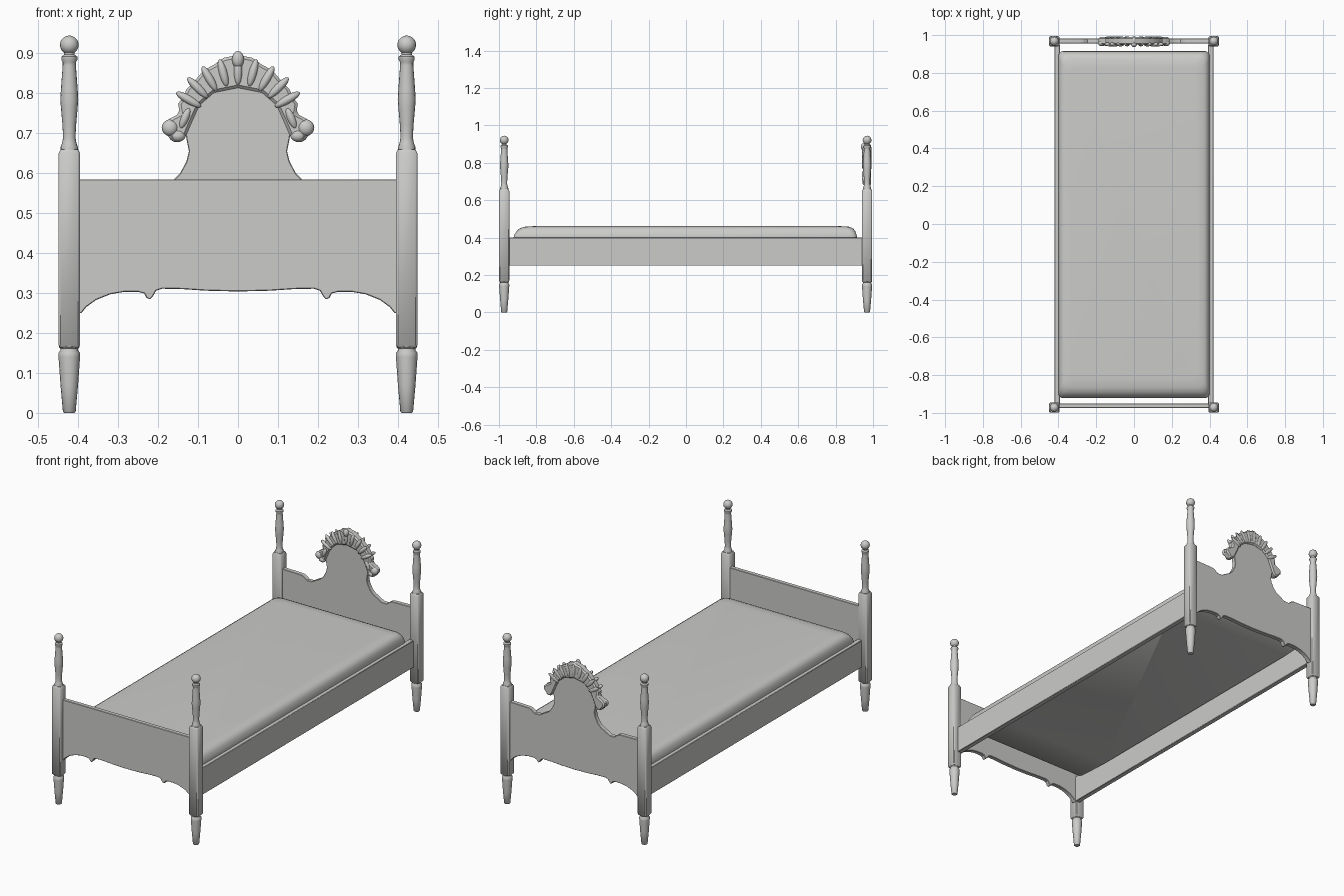
import bpy, bmesh, math
from mathutils import Matrix, Vector

if "Cube" in bpy.data.objects:
    bpy.data.objects.remove(bpy.data.objects["Cube"])

wood = bpy.data.materials.new("light_grey")
wood.diffuse_color = (0.6, 0.6, 0.59, 1)
wood.use_nodes = True
wood.node_tree.nodes["Principled BSDF"].inputs["Base Color"].default_value = wood.diffuse_color


def finish(name, bm, smooth=35, bevel=0.0, segs=2):
    bmesh.ops.recalc_face_normals(bm, faces=bm.faces)
    me = bpy.data.meshes.new(name)
    bm.to_mesh(me)
    bm.free()
    me.materials.append(wood)
    ob = bpy.data.objects.new(name, me)
    bpy.context.collection.objects.link(ob)
    if bevel:
        m = ob.modifiers.new("bevel", 'BEVEL')
        m.width, m.segments, m.limit_method = bevel, segs, 'ANGLE'
        m.angle_limit = math.radians(50)
    bpy.ops.object.select_all(action='DESELECT')
    ob.select_set(True)
    bpy.context.view_layer.objects.active = ob
    bpy.ops.object.shade_smooth_by_angle(angle=math.radians(smooth))
    return ob


def loft(bm, rings):
    loops = [[bm.verts.new(p) for p in r] for r in rings]
    n = len(loops[0])
    for a, b in zip(loops, loops[1:]):
        for i in range(n):
            j = (i + 1) % n
            bm.faces.new((a[i], a[j], b[j], b[i]))
    bm.faces.new(loops[0][::-1])
    bm.faces.new(loops[-1])


def lathe(bm, profile, n=16):
    loft(bm, [[(r * math.cos(2 * math.pi * i / n), r * math.sin(2 * math.pi * i / n), z)
               for i in range(n)] for r, z in profile])


def board(name, half, y0, y1, bevel=0.002):
    """Outline given for x >= 0, mirrored and extruded along y."""
    pts = half + [(-x, z) for x, z in reversed(half) if x > 0]
    bm = bmesh.new()
    loft(bm, [[(x, y, z) for x, z in pts] for y in (y0, y1)])
    return finish(name, bm, 40, bevel, 1)


def box(name, x0, x1, y0, y1, z0, z1, bevel):
    bm = bmesh.new()
    loft(bm, [[(x0, y0, z), (x1, y0, z), (x1, y1, z), (x0, y1, z)] for z in (z0, z1)])
    return finish(name, bm, 40, bevel, 1)


# Posts: turned foot, chamfered square shaft, turned spindle and ball
def post(name, x, y):
    bm = bmesh.new()
    lathe(bm, [(0.013, 0), (0.016, 0.003), (0.022, 0.07), (0.027, 0.14), (0.027, 0.15),
               (0.022, 0.157), (0.022, 0.161), (0.026, 0.165), (0.026, 0.18)])
    w, c = 0.027, 0.022
    sq = lambda h, k, z: [(h, -k, z), (h, k, z), (k, h, z), (-k, h, z),
                          (-h, k, z), (-h, -k, z), (-k, -h, z), (k, -h, z)]
    loft(bm, [sq(0.023, 0.018, 0.164), sq(w, c, 0.17), sq(w, c, 0.65), sq(0.022, 0.017, 0.66)])
    lathe(bm, [(0.021, 0.65), (0.022, 0.665), (0.018, 0.675), (0.0155, 0.69), (0.017, 0.72),
               (0.021, 0.765), (0.0225, 0.785), (0.021, 0.81), (0.0165, 0.87), (0.0165, 0.878),
               (0.020, 0.884), (0.020, 0.892), (0.013, 0.897), (0.013, 0.905)])
    bmesh.ops.create_uvsphere(bm, u_segments=16, v_segments=10, radius=0.0235,
                              matrix=Matrix.Translation((0, 0, 0.9215)))
    bmesh.ops.translate(bm, verts=bm.verts, vec=(x, y, 0))
    finish(name, bm, 40)


for sx, side in ((-1, "left"), (1, "right")):
    post(f"head_post_{side}", sx * 0.4225, 0.968)
    post(f"foot_post_{side}", sx * 0.4225, -0.972)
    # Side rail
    a, b = sorted((sx * 0.393, sx * 0.42))
    box(f"side_rail_{side}", a, b, -0.955, 0.95, 0.25, 0.4, 0.002)

# Shaped lower edge shared by both end boards
lower = [(0, 0.304), (0.08, 0.306), (0.14, 0.310), (0.19, 0.311), (0.205, 0.306), (0.213, 0.292),
         (0.221, 0.284), (0.229, 0.288), (0.235, 0.299), (0.25, 0.303), (0.285, 0.303),
         (0.32, 0.297), (0.355, 0.283), (0.38, 0.265), (0.392, 0.25), (0.41, 0.25)]
board("footboard", lower + [(0.41, 0.585), (0, 0.585)], -0.974, -0.95)

# Headboard with low wings, waisted neck and arched top
arch = [(0.135 * math.cos(t), 0.72 + 0.13 * math.sin(t))
        for t in (math.radians(a) for a in range(0, 91, 10))]
arch[-1] = (0, 0.85)
board("headboard", lower + [(0.41, 0.576), (0.28, 0.573), (0.265, 0.568), (0.245, 0.552),
      (0.215, 0.553), (0.19, 0.568), (0.163, 0.582), (0.145, 0.6), (0.129, 0.63),
      (0.123, 0.655), (0.128, 0.68)] + arch, 0.956, 0.981)

# Carved crest following the arch
board("crest", [(0, 0.814), (0.06, 0.802), (0.097, 0.77), (0.117, 0.725), (0.133, 0.688),
      (0.145, 0.679), (0.166, 0.678), (0.174, 0.692), (0.187, 0.705), (0.187, 0.722),
      (0.172, 0.736), (0.146, 0.75), (0.15, 0.774), (0.138, 0.79), (0.128, 0.812),
      (0.108, 0.832), (0.086, 0.858), (0.06, 0.872), (0.036, 0.889), (0.016, 0.893),
      (0, 0.903)], 0.949, 0.989, 0.007)


def blob(bm, x, y, z, size, tilt=0.0):
    m = (Matrix.Translation((x, y, z)) @ Matrix.Rotation(tilt, 4, 'Y')
         @ Matrix.Diagonal(Vector(size).to_4d()))
    bmesh.ops.create_uvsphere(bm, u_segments=12, v_segments=8, radius=1, matrix=m)


# Fan of carved leaves, raised rim beads, end scrolls and centre bud
bm = bmesh.new()
for k in range(-4, 5):
    t = math.radians(k * 15)
    r = 0.143
    blob(bm, r * math.sin(t), 0.952, 0.713 + r * math.cos(t), (0.011, 0.012, 0.036), t)
    blob(bm, r * math.sin(t), 0.987, 0.713 + r * math.cos(t), (0.011, 0.006, 0.036), t)
blob(bm, 0, 0.949, 0.885, (0.015, 0.013, 0.021))
for s in (-1, 1):
    blob(bm, s * 0.170, 0.957, 0.714, (0.021, 0.016, 0.021))
    blob(bm, s * 0.150, 0.957, 0.694, (0.019, 0.014, 0.015))
    blob(bm, s * 0.133, 0.955, 0.738, (0.011, 0.014, 0.03), s * -0.4)
finish("crest_carving", bm, 50)

# Mattress: rounded rings lofted from the narrow underside to the top
bm = bmesh.new()


def ring(hx, y0, y1, z, r):
    pts = []
    for cx, cy, a0 in ((hx - r, y1 - r, 0), (-hx + r, y1 - r, 90),
                       (-hx + r, y0 + r, 180), (hx - r, y0 + r, 270)):
        for i in range(5):
            a = math.radians(a0 + i * 22.5)
            pts.append((cx + r * math.cos(a), cy + r * math.sin(a), z))
    return pts


loft(bm, [ring(0.385, -0.70, 0.78, 0.368, 0.01), ring(0.396, -0.91, 0.905, 0.385, 0.02),
          ring(0.40, -0.922, 0.915, 0.40, 0.025), ring(0.399, -0.918, 0.912, 0.415, 0.03),
          ring(0.395, -0.905, 0.905, 0.435, 0.035), ring(0.387, -0.89, 0.894, 0.449, 0.04),
          ring(0.372, -0.865, 0.875, 0.458, 0.04), ring(0.34, -0.82, 0.83, 0.461, 0.04)])
finish("mattress", bm, 50)
